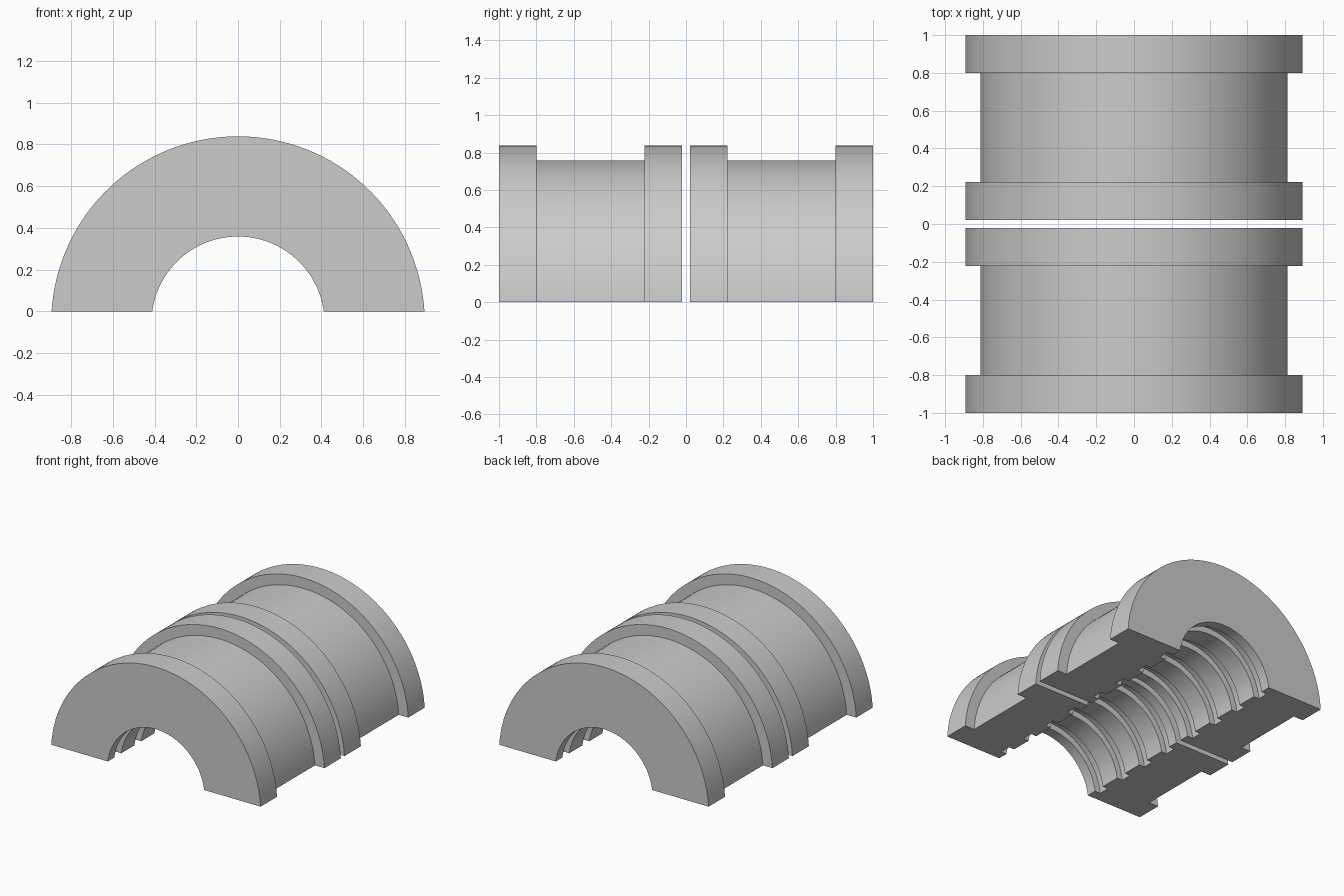
import bpy
import bmesh
from math import asin, cos, sin, pi, radians

cube = bpy.data.objects.get("Cube")
if cube:
    bpy.data.objects.remove(cube, do_unlink=True)

DROP = 0.057            # the shell axis lies this far below the ground plane
R_FLANGE, R_BODY = 0.895, 0.814
R_BORE, R_GROOVE = 0.415, 0.462
Y_IN, Y_OUT, FLANGE = 0.022, 1.0, 0.2
GROOVES, GROOVE_W = 4, 0.085
SEGMENTS = 64

steel = bpy.data.materials.new("plain grey")
steel.use_nodes = True
grey = (0.6, 0.6, 0.6, 1)
steel.diffuse_color = grey
steel.node_tree.nodes["Principled BSDF"].inputs["Base Color"].default_value = grey


def shell_profile():
    """Closed (y, radius) section: stepped outside, grooved bore."""
    pts = [(Y_IN, R_FLANGE), (Y_IN + FLANGE, R_FLANGE), (Y_IN + FLANGE, R_BODY),
           (Y_OUT - FLANGE, R_BODY), (Y_OUT - FLANGE, R_FLANGE), (Y_OUT, R_FLANGE),
           (Y_OUT, R_BORE)]
    pitch = (Y_OUT - Y_IN) / GROOVES
    for i in range(GROOVES):
        mid = Y_OUT - (i + 0.5) * pitch
        a, b = mid + GROOVE_W / 2, mid - GROOVE_W / 2
        pts += [(a, R_BORE), (a, R_GROOVE), (b, R_GROOVE), (b, R_BORE)]
    return pts + [(Y_IN, R_BORE)]


def half_shell(name, side):
    """Sweep the section over the arc that stays above the ground."""
    bm = bmesh.new()
    arcs = []
    for y, r in shell_profile():
        start = asin(DROP / r)
        angles = [start + (pi - 2 * start) * i / SEGMENTS for i in range(SEGMENTS + 1)]
        arcs.append([bm.verts.new((r * cos(t), side * y, r * sin(t) - DROP)) for t in angles])
    for a, b in zip(arcs, arcs[1:] + arcs[:1]):
        for i in range(SEGMENTS):
            bm.faces.new((a[i], a[i + 1], b[i + 1], b[i]))
    # flat split faces on the ground
    for end in (0, -1):
        bm.faces.new([arc[end] for arc in arcs])
    bmesh.ops.recalc_face_normals(bm, faces=bm.faces)
    mesh = bpy.data.meshes.new(name)
    bm.to_mesh(mesh)
    bm.free()
    mesh.materials.append(steel)
    obj = bpy.data.objects.new(name, mesh)
    bpy.context.collection.objects.link(obj)
    return obj


# Two mirrored half shells, one behind the other
shells = [half_shell("front_half_shell", -1), half_shell("back_half_shell", 1)]
bpy.ops.object.select_all(action='DESELECT')
for obj in shells:
    obj.select_set(True)
bpy.context.view_layer.objects.active = shells[0]
bpy.ops.object.shade_smooth_by_angle(angle=radians(30))
